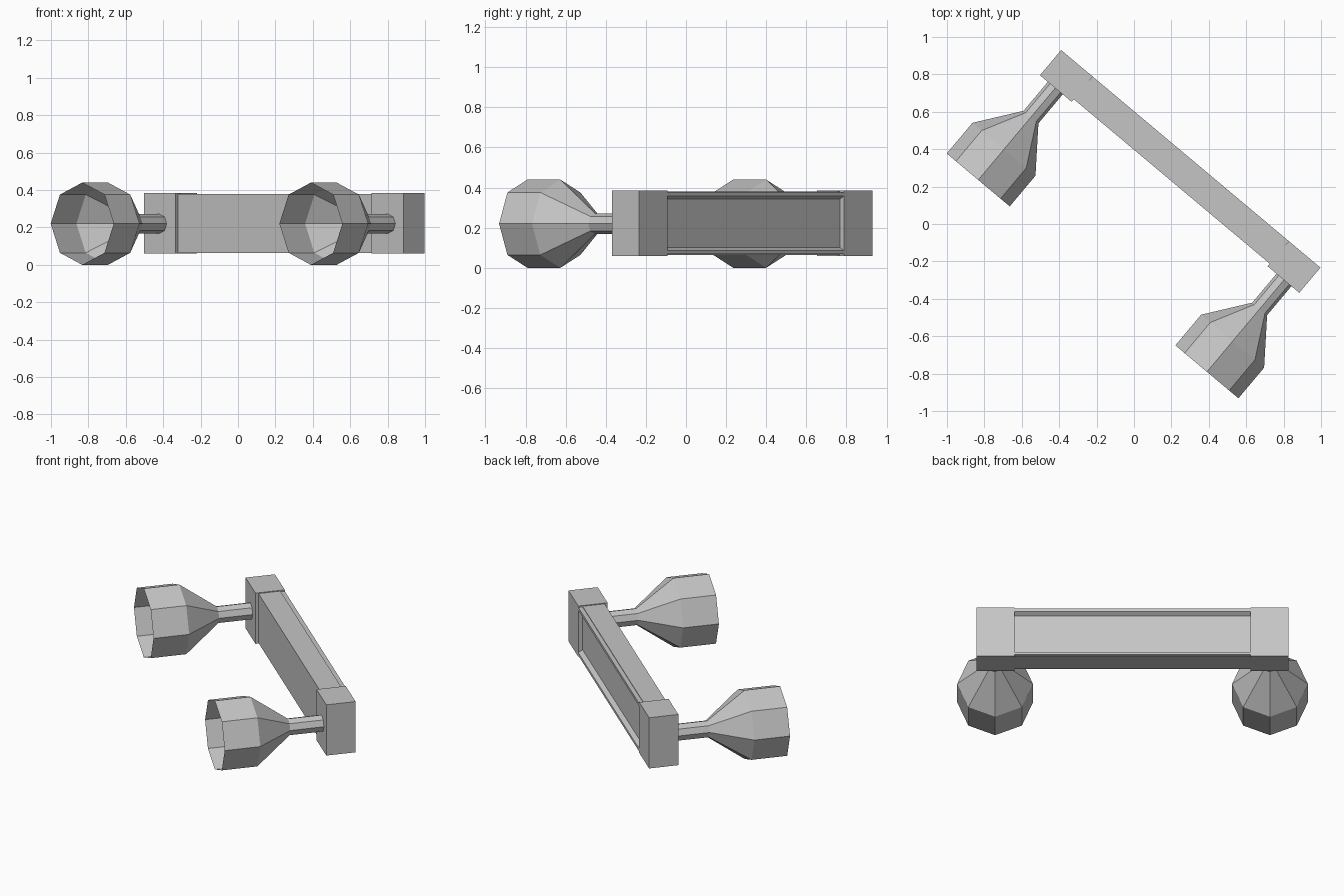
import bpy, bmesh, math
from mathutils import Matrix, Vector

cube = bpy.data.objects.get("Cube")
if cube:
    bpy.data.objects.remove(cube, do_unlink=True)

# Single flat colour
grey = bpy.data.materials.new("light_grey")
grey.use_nodes = True
grey.diffuse_color = (0.56, 0.56, 0.56, 1)
grey.node_tree.nodes["Principled BSDF"].inputs["Base Color"].default_value = grey.diffuse_color

# Local frame: x along the bar, -y towards the cups
FRAME = Matrix.Translation((0.247, 0.281, 0)) @ Matrix.Rotation(math.radians(-40), 4, "Z")
BAR_HALF, BLOCK_HALF, DEPTH = 0.684, 0.905, 0.088
CUP_X, CUP_Z = 0.798, 0.22


def finish(name, bm):
    mesh = bpy.data.meshes.new(name)
    bm.transform(FRAME)
    bm.to_mesh(mesh)
    bm.free()
    mesh.materials.append(grey)
    obj = bpy.data.objects.new(name, mesh)
    bpy.context.collection.objects.link(obj)
    return obj


def box(name, low, high):
    bm = bmesh.new()
    low, high = Vector(low), Vector(high)
    bmesh.ops.create_cube(bm, size=1)
    bmesh.ops.scale(bm, vec=high - low, verts=bm.verts)
    bmesh.ops.translate(bm, vec=(low + high) / 2, verts=bm.verts)
    return finish(name, bm)


def rail(name, profile):
    """Extrude a (y, z) section along the bar."""
    bm = bmesh.new()
    face = bm.faces.new([bm.verts.new((-BAR_HALF, y, z)) for y, z in profile])
    out = bmesh.ops.extrude_face_region(bm, geom=[face])["geom"]
    moved = [g for g in out if isinstance(g, bmesh.types.BMVert)]
    bmesh.ops.translate(bm, vec=(2 * BAR_HALF, 0, 0), verts=moved)
    bmesh.ops.recalc_face_normals(bm, faces=bm.faces)
    return finish(name, bm)


def cup(name, x, sides=8):
    """Open octagonal cup, cone and stem lofted through (y, radius) rings."""
    bm = bmesh.new()
    rings = []
    for y, r in ((-0.729, 0.22), (-0.515, 0.22), (-0.29, 0.052), (-0.08, 0.052)):
        angles = [2 * math.pi * i / sides for i in range(sides)]
        rings.append([bm.verts.new((x + r * math.cos(a), y, CUP_Z + r * math.sin(a)))
                      for a in angles])
    for a, b in zip(rings, rings[1:]):
        for i in range(sides):
            j = (i + 1) % sides
            bm.faces.new((a[i], b[i], b[j], a[j]))
    # Make faces point away from the axis
    for f in bm.faces:
        f.normal_update()
        if f.normal.dot(f.calc_center_median() - Vector((x, f.calc_center_median().y, CUP_Z))) < 0:
            f.normal_flip()
    return finish(name, bm)


# Central beam with a recessed back panel
box("beam", (-BAR_HALF, -0.07, 0.064), (BAR_HALF, 0.062, 0.38))

# Bevelled rails along the top and bottom of the back
section = [(0.062, 0.376), (DEPTH, 0.376), (DEPTH, 0.358), (0.062, 0.343)]
rail("top_rail", section)
rail("bottom_rail", [(y, 0.444 - z) for y, z in section])

# End blocks and cups, one per end
for label, s in (("right", -1), ("left", 1)):
    x0, x1 = sorted((s * BAR_HALF, s * BLOCK_HALF))
    box(label + "_end_block", (x0, -DEPTH, 0.06), (x1, DEPTH, 0.385))
    cup(label + "_cup", s * CUP_X)
